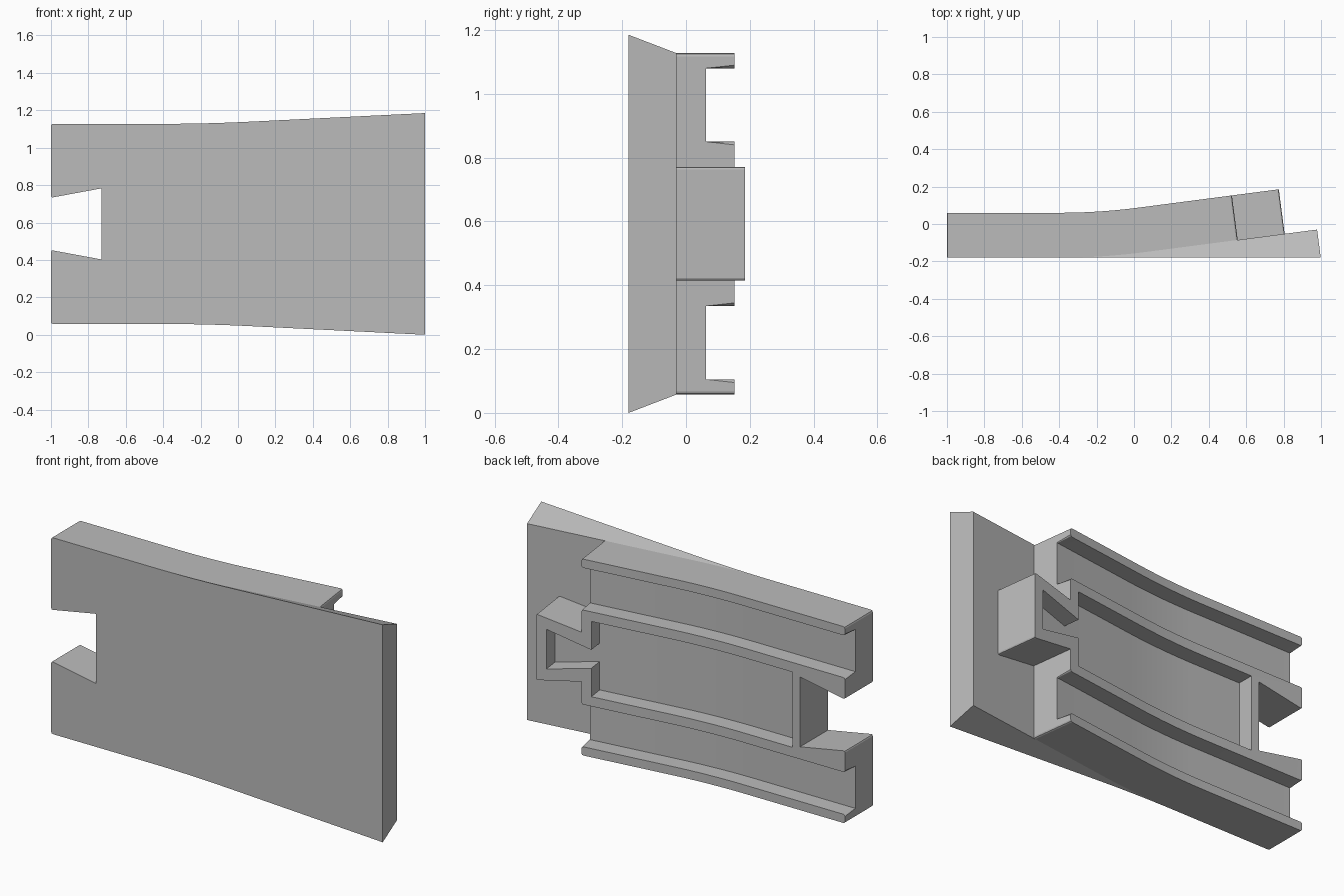
import bpy, bmesh, math

if "Cube" in bpy.data.objects:
    bpy.data.objects.remove(bpy.data.objects["Cube"], do_unlink=True)

MID, FRONT = 0.5925, -0.18          # centre height, flat front plane
DEPTH, FLOOR = 0.24, 0.15           # body thickness, floor of the recesses
HALF = 0.535                        # half height of the body
BEND_START, BEND_LEN, BEND = -0.4, 0.46, 0.13
STEPS = 12

grey = bpy.data.materials.new("plain grey")
grey.use_nodes = True
grey.diffuse_color = (0.5, 0.5, 0.5, 1)
grey.node_tree.nodes["Principled BSDF"].inputs["Base Color"].default_value = (0.5, 0.5, 0.5, 1)


def bent(s, h):
    """Point at length s and height h above the gently bent base line."""
    d = min(max(s - BEND_START, 0), BEND_LEN)
    angle = BEND * d / BEND_LEN
    x, y = min(s, BEND_START), FRONT
    if d > 0:
        radius = BEND_LEN / BEND
        x += radius * math.sin(angle)
        y += radius * (1 - math.cos(angle))
    rest = max(s - BEND_START - BEND_LEN, 0)
    x += rest * math.cos(angle)
    y += rest * math.sin(angle)
    return x - h * math.sin(angle), y + h * math.cos(angle), angle


def add_object(name, bm):
    bmesh.ops.recalc_face_normals(bm, faces=bm.faces)
    mesh = bpy.data.meshes.new(name)
    bm.to_mesh(mesh)
    bm.free()
    mesh.materials.append(grey)
    ob = bpy.data.objects.new(name, mesh)
    bpy.context.collection.objects.link(ob)
    return ob


def mirrored(points):
    return points + [(s, -z) for s, z in reversed(points)]


def prism(name, outline, low, high):
    bm = bmesh.new()
    face = bm.faces.new([bm.verts.new((s, low, z)) for s, z in outline])
    top = bmesh.ops.extrude_face_region(bm, geom=[face])["geom"]
    for v in top:
        if isinstance(v, bmesh.types.BMVert):
            v.co.y = high
    return add_object(name, bm)


def smooth(ob):
    bpy.ops.object.select_all(action='DESELECT')
    ob.select_set(True)
    bpy.context.view_layer.objects.active = ob
    bpy.ops.object.shade_smooth_by_angle(angle=math.radians(15))


# Straight body with a dovetail notch at one end and a dovetail tongue at the other
body = prism("connector_body", mirrored([
    (-0.73, 0.19), (-1, 0.14), (-1, HALF), (0.56, HALF), (0.56, 0.135), (0.813, 0.18)]), 0, DEPTH)

# Recesses: central pocket reaching into the tongue, and two open grooves
cutters = [prism("pocket_cutter", mirrored([
    (-0.683, 0.205), (0.505, 0.205), (0.505, 0.05), (0.755, 0.108)]), FLOOR, 0.4)]
for side in (1, -1):
    cutters.append(prism("groove_cutter", [
        (-1.1, side * 0.2575), (0.7, side * 0.2575),
        (0.7, side * 0.4875), (-1.1, side * 0.4875)], FLOOR, 0.4))
for cutter in cutters:
    cutter.hide_render = True
    mod = body.modifiers.new("recess", 'BOOLEAN')
    mod.operation = 'DIFFERENCE'
    mod.solver = 'EXACT'
    mod.object = cutter
graph = bpy.context.evaluated_depsgraph_get()
cut_mesh = bpy.data.meshes.new_from_object(body.evaluated_get(graph))
body.modifiers.clear()
body.data = cut_mesh
for cutter in cutters:
    bpy.data.objects.remove(cutter, do_unlink=True)

# Round the upright corners at the ends, slice the bend zone, then bend the body
bm = bmesh.new()
bm.from_mesh(body.data)
bmesh.ops.remove_doubles(bm, verts=bm.verts, dist=0.0001)
bmesh.ops.dissolve_limit(bm, angle_limit=0.01, verts=bm.verts, edges=bm.edges)


def is_end_corner(edge):
    a, b = (v.co for v in edge.verts)
    if abs(a.x - b.x) > 0.001 or abs(a.z - b.z) > 0.001:
        return False
    at_end = min(abs(a.x - e) for e in (-1, 0.56, 0.813)) < 0.001
    root = abs(a.x - 0.56) < 0.001 and abs(a.z) < 0.2
    return at_end and not root


bmesh.ops.bevel(bm, geom=[e for e in bm.edges if is_end_corner(e)], offset=0.01,
                offset_type='OFFSET', segments=2, profile=0.5, affect='EDGES')
for i in range(STEPS + 1):
    s = BEND_START + BEND_LEN * i / STEPS
    bmesh.ops.bisect_plane(bm, geom=bm.verts[:] + bm.edges[:] + bm.faces[:],
                           plane_co=(s, 0, 0), plane_no=(1, 0, 0), dist=0.00001)
for v in bm.verts:
    x, y, _ = bent(v.co.x, v.co.y)
    v.co = (x, y, v.co.z + MID)
bm.to_mesh(body.data)
bm.free()
smooth(body)

# Wedge between the bent body and the flat front, flaring above and below
bm = bmesh.new()
lengths = [BEND_START + BEND_LEN * i / STEPS for i in range(STEPS + 1)] + [0.56, 0.988]
rings = []
for s in lengths:
    x, y, angle = bent(s, 0)
    gap = y - FRONT
    flare = HALF + 0.383 * gap
    front_x = x + gap * math.tan(angle)
    rings.append([bm.verts.new(p) for p in (
        (x, y, MID + HALF), (front_x, FRONT, MID + flare),
        (front_x, FRONT, MID - flare), (x, y, MID - HALF))])
for a, b in zip(rings, rings[1:]):
    for i in range(4):
        j = (i + 1) % 4
        bm.faces.new((a[i], a[j], b[j], b[i]))
bm.faces.new(rings[-1])
bmesh.ops.remove_doubles(bm, verts=bm.verts, dist=0.00001)
smooth(add_object("front_wedge", bm))
